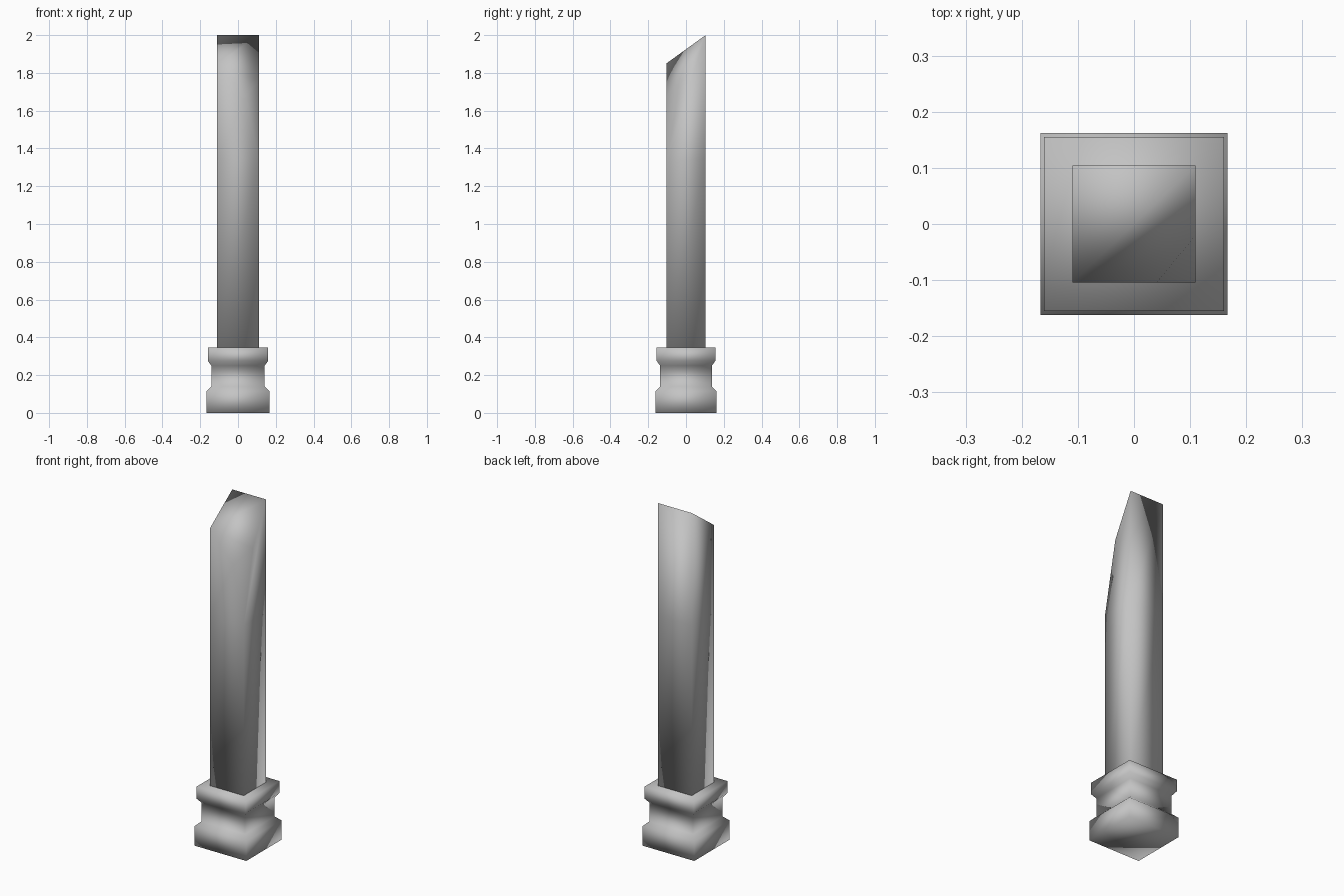
import bpy
import bmesh
from mathutils import Vector
from mathutils.geometry import normal

cube = bpy.data.objects.get("Cube")
if cube:
    bpy.data.objects.remove(cube, do_unlink=True)

grey = bpy.data.materials.new("stone_grey")
grey.use_nodes = True
colour = (0.55, 0.55, 0.55, 1)
grey.diffuse_color = colour
grey.node_tree.nodes["Principled BSDF"].inputs["Base Color"].default_value = colour


def square_stack(bm, levels):
    """Rectangular rings (half x, half y, z) joined into a closed solid."""
    rings = []
    for hx, hy, z in levels:
        corners = [(-hx, -hy), (hx, -hy), (hx, hy), (-hx, hy)]
        rings.append([bm.verts.new((x, y, z)) for x, y in corners])
    for low, high in zip(rings, rings[1:]):
        for i in range(4):
            j = (i + 1) % 4
            bm.faces.new((low[i], low[j], high[j], high[i]))
    bm.faces.new(rings[0][::-1])
    bm.faces.new(rings[-1])


def cut(bm, a, b, c):
    """Slice off everything above the plane through three points and cap it."""
    n = normal(Vector(a), Vector(b), Vector(c))
    if n.z < 0:
        n = -n
    geom = bm.verts[:] + bm.edges[:] + bm.faces[:]
    bmesh.ops.bisect_plane(bm, geom=geom, dist=0.0005, plane_co=a,
                           plane_no=n, clear_outer=True)
    rim = [e for e in bm.edges if e.is_boundary]
    bmesh.ops.holes_fill(bm, edges=rim, sides=0)


def finish(name, bm):
    bmesh.ops.recalc_face_normals(bm, faces=bm.faces[:])
    for f in bm.faces:
        f.smooth = True
    mesh = bpy.data.meshes.new(name)
    bm.to_mesh(mesh)
    bm.free()
    mesh.materials.append(grey)
    obj = bpy.data.objects.new(name, mesh)
    bpy.context.collection.objects.link(obj)
    return obj


# Waisted square base
bm = bmesh.new()
square_stack(bm, [(0.167, 0.162, 0), (0.167, 0.162, 0.115), (0.141, 0.137, 0.14),
                  (0.141, 0.137, 0.25), (0.16, 0.155, 0.275), (0.16, 0.155, 0.345)])
finish("base", bm)

# Square shaft whose top is cut by three planes, each steeper toward one corner
HX, HY = 0.11, 0.104
left_front = (-HX, -HY, 1.85)
right_back = (HX, HY, 2)
side_kink = (HX, -0.02, 1.76)
front_kink = (0.04, -HY, 1.68)
low_corner = (HX, -HY, 1.34)

bm = bmesh.new()
square_stack(bm, [(HX, HY, 0.345), (HX, HY, 1.34), (HX, HY, 2.1)])
cut(bm, left_front, right_back, (-HX, HY, 2))
cut(bm, left_front, right_back, side_kink)
cut(bm, side_kink, front_kink, low_corner)
finish("shaft", bm)
